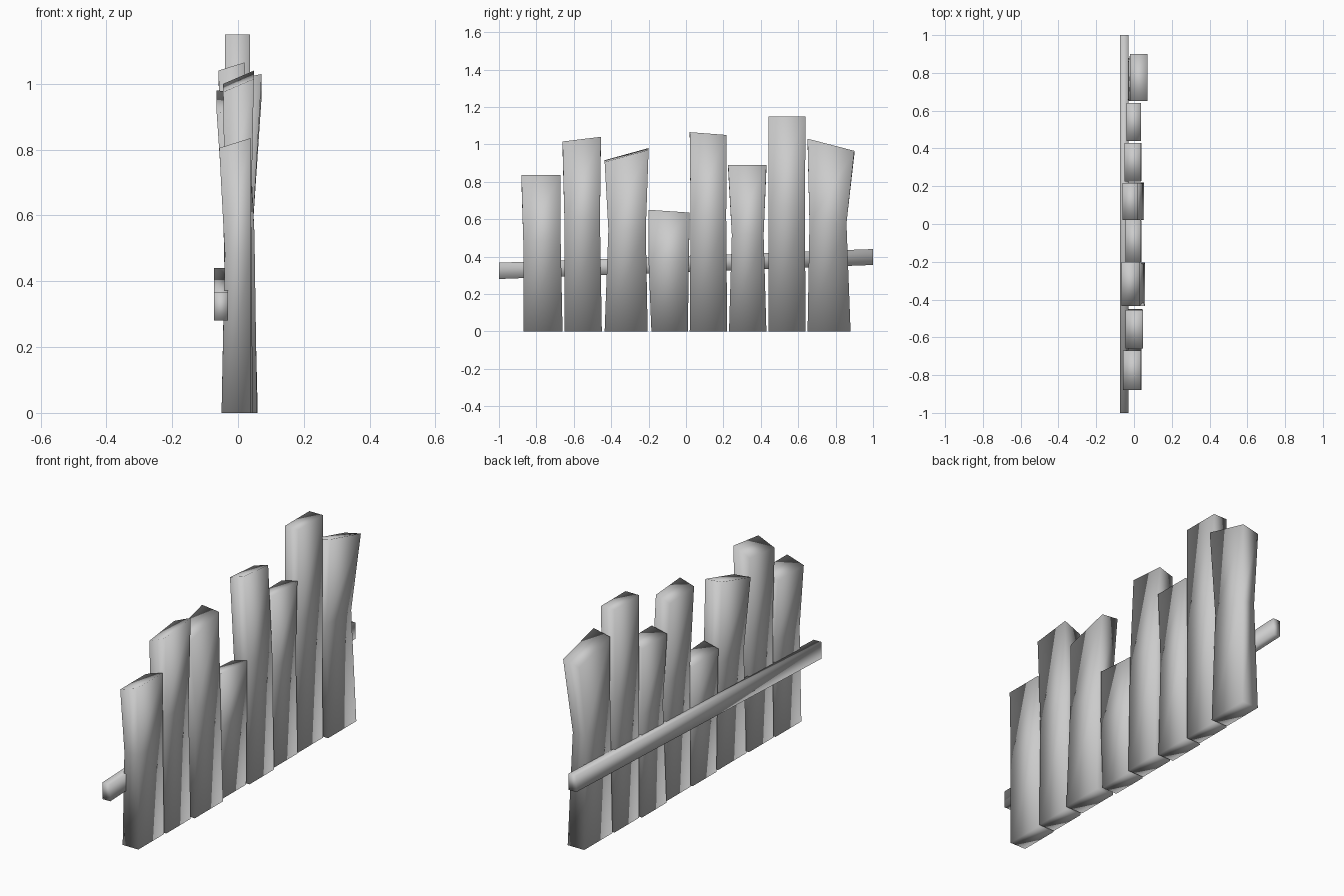
import bpy

cube = bpy.data.objects.get("Cube")
if cube:
    bpy.data.objects.remove(cube)

grey = bpy.data.materials.new("plain_grey")
grey.use_nodes = True
grey.diffuse_color = (0.6, 0.6, 0.6, 1)
grey.node_tree.nodes["Principled BSDF"].inputs["Base Color"].default_value = (0.6, 0.6, 0.6, 1)


def loft(name, rings):
    """Skin a stack of four-cornered rings and cap both ends."""
    verts = [corner for ring in rings for corner in ring]
    last = len(verts) - 4
    faces = [(3, 2, 1, 0), tuple(range(last, last + 4))]
    for base in range(0, last, 4):
        for i in range(4):
            j = (i + 1) % 4
            faces.append((base + i, base + j, base + j + 4, base + i + 4))
    mesh = bpy.data.meshes.new(name)
    mesh.from_pydata(verts, [], faces)
    mesh.materials.append(grey)
    mesh.shade_smooth()
    obj = bpy.data.objects.new(name, mesh)
    bpy.context.collection.objects.link(obj)
    return obj


def ring(span, depth, z_low, z_high, tilt=0):
    """Rectangle across y and x; its height follows y, and the back shifts by tilt."""
    (y0, y1), (x0, x1) = span, depth
    return [(x0, y0, z_low + tilt), (x1, y0, z_low),
            (x1, y1, z_high), (x0, y1, z_high + tilt)]


def plank(name, bottom, middle, top, backs, fronts, heights, tilt):
    """Hand-cut board with a waist and a slanted top."""
    waist = 0.58 * sum(heights) / 2
    depths = list(zip(backs, fronts))
    loft(name, [ring(bottom, depths[0], 0, 0),
                ring(middle, depths[1], waist, waist),
                ring(top, depths[2], *heights, tilt)])


# Upright boards, in order along the fence
plank("plank_1", (-.87, -.66), (-.87, -.67), (-.88, -.67),
      (-.05, -.04, -.057), (.04, .04, .038), (.835, .835), -.03)
plank("plank_2", (-.65, -.45), (-.65, -.46), (-.66, -.455),
      (-.045, -.04, -.045), (.045, .04, .048), (1.015, 1.04), -.04)
plank("plank_3", (-.435, -.205), (-.415, -.215), (-.435, -.20),
      (-.04, -.04, -.065), (.058, .05, .03), (.905, .97), .01)
plank("plank_4", (-.185, .01), (-.2, .015), (-.2, .02),
      (-.045, -.04, -.045), (.04, .04, .038), (.65, .635), -.02)
plank("plank_5", (.02, .22), (.025, .215), (.02, .217),
      (-.04, -.04, -.06), (.052, .045, .02), (1.065, 1.05), -.025)
plank("plank_6", (.23, .43), (.245, .415), (.225, .43),
      (-.05, -.04, -.05), (.04, .04, .038), (.89, .89), -.02)
plank("plank_7", (.44, .64), (.44, .635), (.44, .64),
      (-.04, -.04, -.04), (.037, .037, .037), (1.15, 1.15), 0)
plank("plank_8", (.65, .88), (.66, .858), (.65, .90),
      (-.035, -.03, -.02), (.06, .046, .072), (1.03, .965), -.02)

# Sloping rail along the back
rail_ends = [(-1, .28, .367), (1, .355, .44)]
loft("back_rail", [[(-.03, y, low), (-.073, y, low), (-.073, y, high), (-.03, y, high)]
                   for y, low, high in rail_ends])
# Turn the rail's faces outward
rail = bpy.data.objects["back_rail"].data
if rail.polygons[0].normal.y > 0:
    rail.flip_normals()
